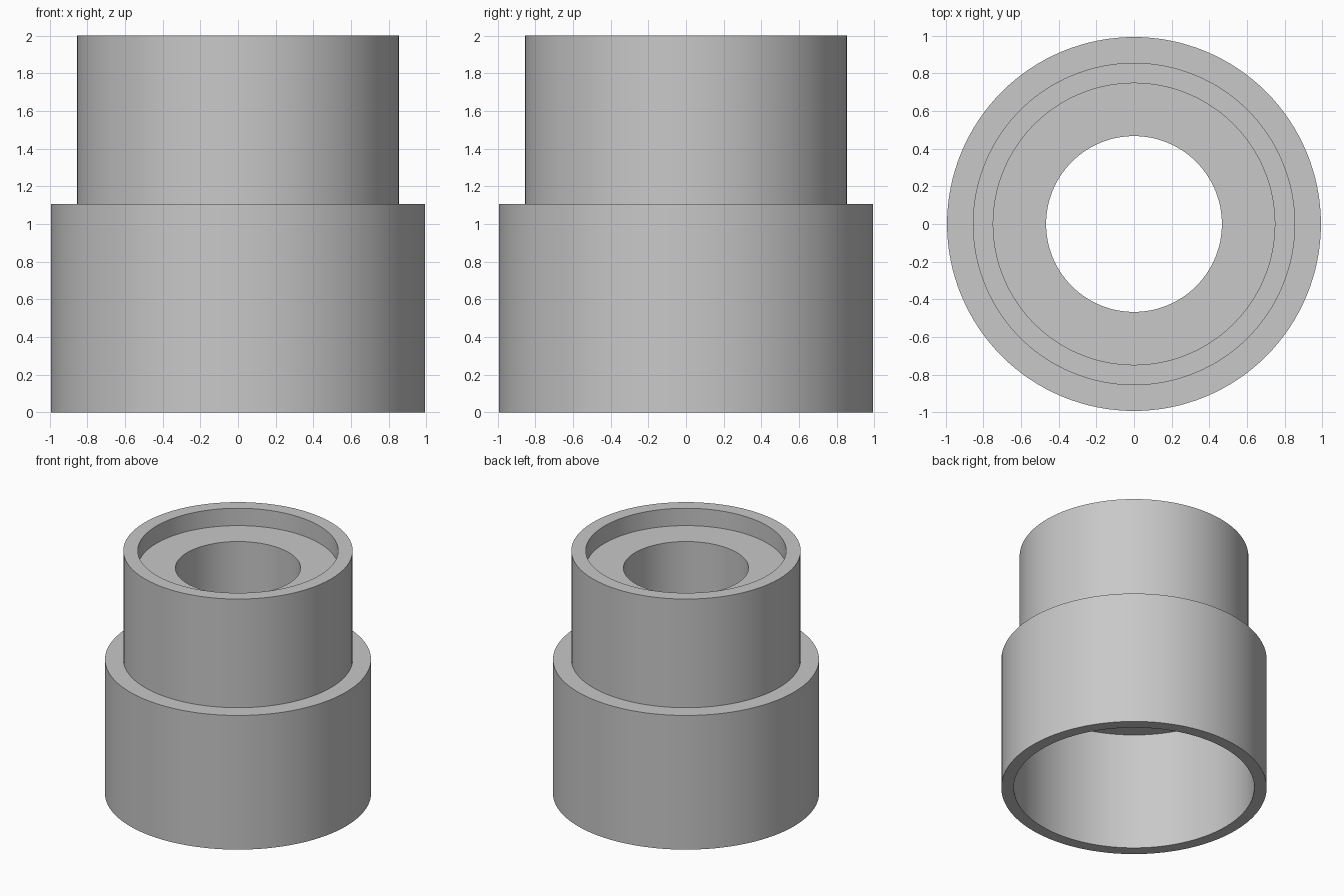
import bpy
import bmesh
from math import tau, radians

cube = bpy.data.objects.get("Cube")
if cube:
    bpy.data.objects.remove(cube, do_unlink=True)

# One plain grey for the whole part
grey = bpy.data.materials.new("plain_grey")
grey.use_nodes = True
colour = (0.58, 0.58, 0.58, 1)
grey.diffuse_color = colour
grey.node_tree.nodes["Principled BSDF"].inputs["Base Color"].default_value = colour

SEGMENTS = 128
# Closed wall section as (radius, height)
PROFILE = [
    (0.90, 0), (0.993, 0),           # bottom rim
    (0.993, 1.105), (0.856, 1.105),  # outer shoulder
    (0.856, 2), (0.748, 2),          # top rim
    (0.748, 1.857), (0.467, 1.857),  # shallow recess
    (0.467, 0.975), (0.90, 0.975),   # bore and lower socket
]


def lathe(name, profile):
    """Spin a closed section around the z axis."""
    bm = bmesh.new()
    verts = [bm.verts.new((r, 0, z)) for r, z in profile]
    edges = [bm.edges.new((a, b)) for a, b in zip(verts, verts[1:] + verts[:1])]
    bmesh.ops.spin(bm, geom=verts + edges, cent=(0, 0, 0), axis=(0, 0, 1),
                   angle=tau, steps=SEGMENTS, use_merge=True)
    bmesh.ops.remove_doubles(bm, verts=bm.verts, dist=0.0001)
    bmesh.ops.recalc_face_normals(bm, faces=bm.faces)
    mesh = bpy.data.meshes.new(name)
    bm.to_mesh(mesh)
    bm.free()
    obj = bpy.data.objects.new(name, mesh)
    bpy.context.collection.objects.link(obj)
    return obj


sleeve = lathe("stepped_sleeve", PROFILE)
sleeve.data.materials.append(grey)

# Smooth walls, crisp rims
bpy.ops.object.select_all(action="DESELECT")
sleeve.select_set(True)
bpy.context.view_layer.objects.active = sleeve
bpy.ops.object.shade_smooth_by_angle(angle=radians(30))
